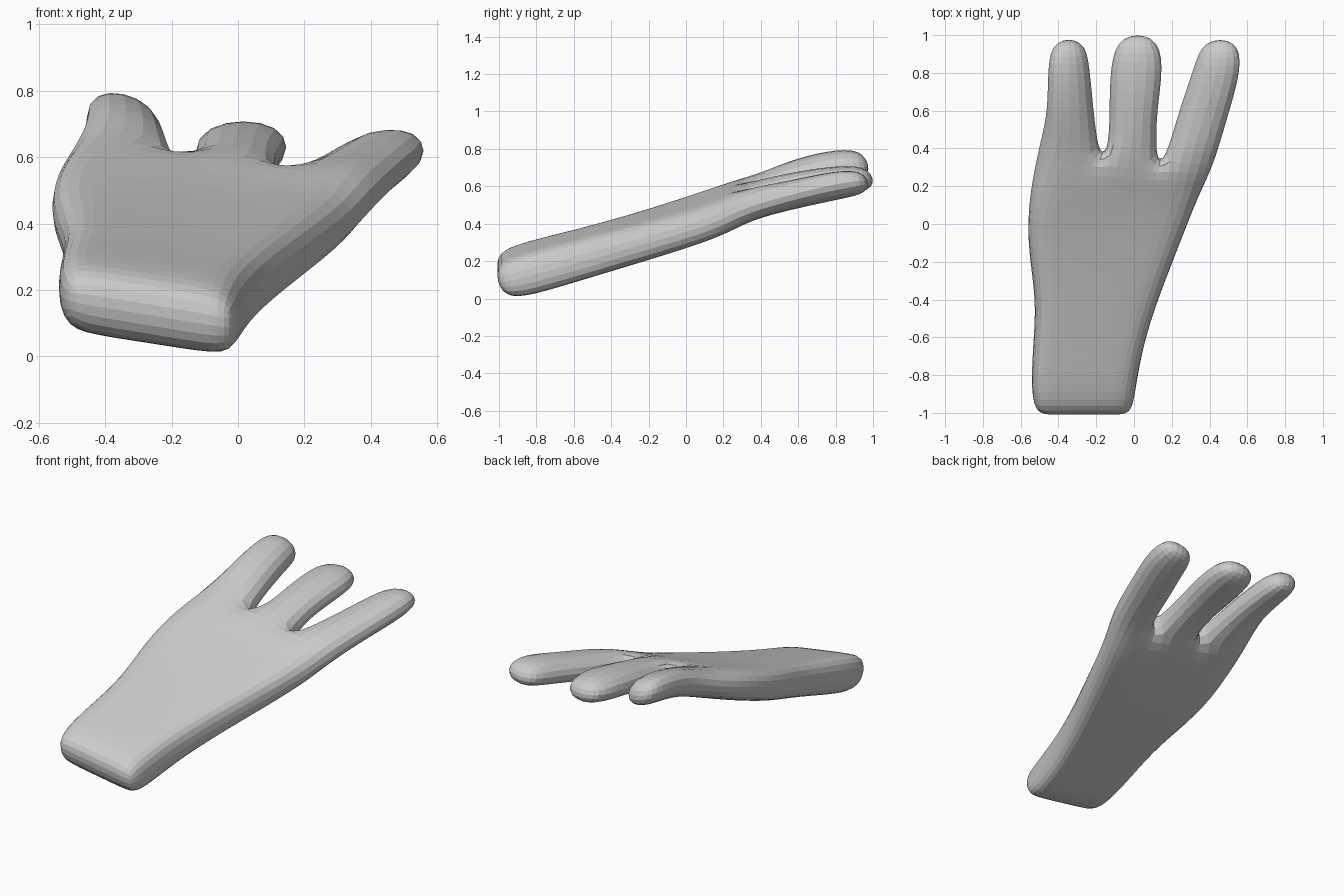
import bpy, bmesh

cube = bpy.data.objects.get("Cube")
if cube:
    bpy.data.objects.remove(cube)

grey = bpy.data.materials.new("plain grey")
grey.use_nodes = True
grey.diffuse_color = (0.6, 0.6, 0.6, 1)
grey.node_tree.nodes["Principled BSDF"].inputs["Base Color"].default_value = (0.6, 0.6, 0.6, 1)

bm = bmesh.new()


def pair(x, y, z, thick):
    """Top and bottom vertex of one column of the cage."""
    return (bm.verts.new((x, y - 0.02, z + thick / 2)),
            bm.verts.new((x, y + 0.02, z - thick / 2)))


def join(a, b, c, d):
    """Top and bottom faces between columns a, b (near) and c, d (far)."""
    bm.faces.new((a[0], b[0], d[0], c[0]))
    bm.faces.new((a[1], c[1], d[1], b[1]))


def wall(a, b):
    bm.faces.new((a[0], a[1], b[1], b[0]))


# Palm rows: y, left x, right x, left z, right z, thickness
palm = [
    (-1.01, -0.52, -0.01, 0.165, 0.080, 0.16),
    (-0.89, -0.55, 0.01, 0.190, 0.105, 0.235),
    (-0.65, -0.54, 0.05, 0.255, 0.170, 0.22),
    (-0.40, -0.52, 0.13, 0.325, 0.240, 0.21),
    (-0.10, -0.575, 0.25, 0.420, 0.325, 0.20),
    (0.17, -0.56, 0.355, 0.520, 0.405, 0.19),
]
rows = []
for y, xl, xr, zl, zr, t in palm:
    rows.append([pair(xl + (xr - xl) * k / 5, y, zl + (zr - zl) * k / 5,
                      t * 0.9 if k in (0, 5) else t)
                 for k in range(6)])

# Knuckle row, where the fingers divide
knuckles = (-0.51, -0.175, -0.145, 0.125, 0.155, 0.43)
rows.append([pair(x, 0.36 - 0.14 * x, 0.54 - 0.13 * x, 0.18) for x in knuckles])

for near, far in zip(rows, rows[1:]):
    for k in range(5):
        join(near[k], near[k + 1], far[k], far[k + 1])
    wall(far[0], near[0])
    wall(near[5], far[5])
for k in range(5):
    wall(rows[0][k], rows[0][k + 1])

# Fingers: rings of y, left x, right x, left z, right z, thickness
fingers = [
    [(0.60, -0.465, -0.205, 0.69, 0.635, 0.18),
     (0.83, -0.468, -0.225, 0.74, 0.685, 0.185),
     (0.985, -0.435, -0.255, 0.735, 0.70, 0.15)],
    [(0.60, -0.140, 0.130, 0.60, 0.60, 0.17),
     (0.84, -0.140, 0.172, 0.635, 0.635, 0.17),
     (1.01, -0.085, 0.125, 0.645, 0.645, 0.13)],
    [(0.58, 0.220, 0.510, 0.555, 0.56, 0.16),
     (0.82, 0.305, 0.582, 0.60, 0.62, 0.165),
     (0.985, 0.355, 0.560, 0.62, 0.635, 0.125)],
]
for i, rings in enumerate(fingers):
    a, b = rows[-1][2 * i], rows[-1][2 * i + 1]
    for y, xl, xr, zl, zr, t in rings:
        c, d = pair(xl, y, zl, t), pair(xr, y, zr, t)
        join(a, b, c, d)
        wall(c, a)
        wall(b, d)
        a, b = c, d
    wall(b, a)

# Webs between the fingers
for k in (1, 3):
    wall(rows[-1][k + 1], rows[-1][k])

bmesh.ops.recalc_face_normals(bm, faces=bm.faces)
mesh = bpy.data.meshes.new("three_fingered_hand")
bm.to_mesh(mesh)
bm.free()
mesh.materials.append(grey)
hand = bpy.data.objects.new("three_fingered_hand", mesh)
bpy.context.scene.collection.objects.link(hand)
smooth = hand.modifiers.new("rounding", 'SUBSURF')
smooth.levels = smooth.render_levels = 2
